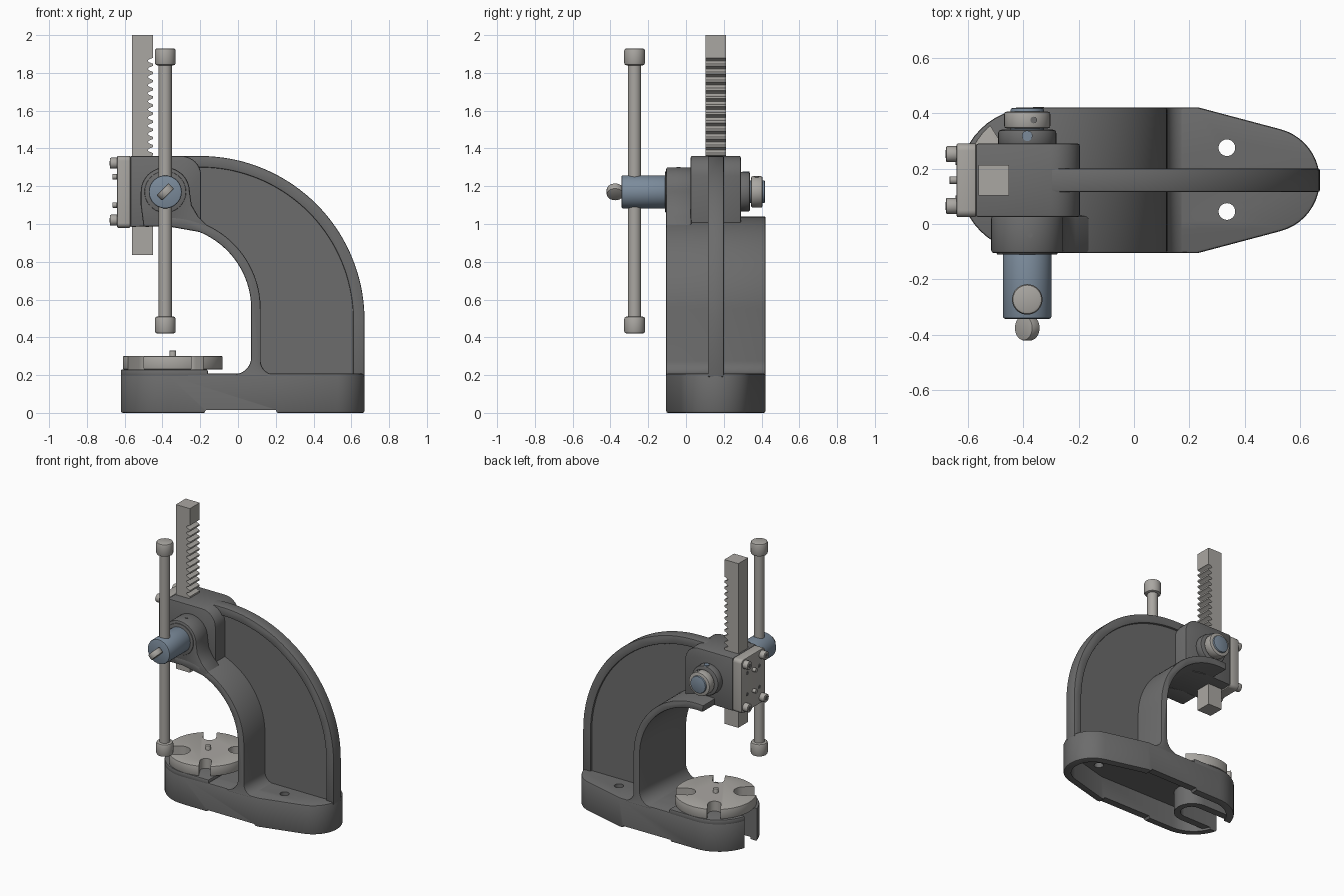
import bpy, bmesh
from math import sin, cos, pi, radians, atan2
from mathutils import Vector

if "Cube" in bpy.data.objects:
    bpy.data.objects.remove(bpy.data.objects["Cube"])


def material(name, rgb):
    m = bpy.data.materials.new(name)
    m.use_nodes = True
    m.diffuse_color = (*rgb, 1)
    bsdf = m.node_tree.nodes["Principled BSDF"]
    bsdf.inputs["Base Color"].default_value = (*rgb, 1)
    bsdf.inputs["Roughness"].default_value = 0.6
    return m


IRON = material("dark_cast_iron", (0.15, 0.15, 0.15))
STEEL = material("light_steel", (0.40, 0.385, 0.36))
BLUE = material("blue_steel", (0.20, 0.26, 0.33))
MID = 0.158                      # centre plane of the frame
PX, PZ = -0.385, 1.17            # pinion axis


def apply(ob, kind, **props):
    mod = ob.modifiers.new(kind.title(), kind)
    for key, value in props.items():
        setattr(mod, key, value)
    bpy.ops.object.select_all(action='DESELECT')
    ob.select_set(True)
    bpy.context.view_layer.objects.active = ob
    bpy.ops.object.modifier_apply(modifier=mod.name)


def finish(ob):
    bpy.ops.object.select_all(action='DESELECT')
    ob.select_set(True)
    bpy.context.view_layer.objects.active = ob
    bpy.ops.object.shade_smooth_by_angle(angle=radians(35))
    return ob


def extrude(name, pts, axis, a, b, mat, bevel=0.0):
    """Closed 2D profile swept along one axis from a to b."""
    place = {'X': lambda p, t: (t, p[0], p[1]),
             'Y': lambda p, t: (p[0], t, p[1]),
             'Z': lambda p, t: (p[0], p[1], t)}[axis]
    bm = bmesh.new()
    low = [bm.verts.new(place(p, a)) for p in pts]
    high = [bm.verts.new(place(p, b)) for p in pts]
    bm.faces.new(low)
    bm.faces.new(high)
    for i in range(len(pts)):
        j = (i + 1) % len(pts)
        bm.faces.new((low[i], low[j], high[j], high[i]))
    bmesh.ops.recalc_face_normals(bm, faces=bm.faces)
    mesh = bpy.data.meshes.new(name)
    bm.to_mesh(mesh)
    bm.free()
    ob = bpy.data.objects.new(name, mesh)
    bpy.context.collection.objects.link(ob)
    mesh.materials.append(mat)
    if bevel:
        apply(ob, 'BEVEL', width=bevel, segments=2, limit_method='ANGLE',
              angle_limit=radians(40))
    return finish(ob)


def arc(cx, cy, r, a, b, n=16):
    return [(cx + r * cos(radians(a + (b - a) * i / n)),
             cy + r * sin(radians(a + (b - a) * i / n))) for i in range(n + 1)]


def rod(name, u, v, r, axis, a, b, mat, bevel=0.0, n=32):
    return extrude(name, arc(u, v, r, 0, 360 - 360 / n, n - 1), axis, a, b, mat, bevel)


def rect(x0, y0, x1, y1):
    return [(x0, y0), (x1, y0), (x1, y1), (x0, y1)]


def cut(ob, *cutters):
    for c in cutters:
        apply(ob, 'BOOLEAN', object=c, operation='DIFFERENCE', solver='EXACT')
    finish(ob)


def slot(cx, cy, angle, inner, outer, width):
    """Round-ended slot reaching outwards from a centre."""
    d = Vector((cos(radians(angle)), sin(radians(angle))))
    n = Vector((-d.y, d.x)) * width / 2
    c = Vector((cx, cy))
    ends = [c + d * outer - n, c + d * outer + n]
    return [tuple(e) for e in ends] + arc(*(c + d * inner), width / 2, angle + 90, angle + 270, 10)


def base_outline(inset):
    half, nose, tail = 0.263 - inset, 0.26 - inset, 0.19 - inset
    return (arc(-0.37, MID, nose, 90, 270, 24) + [(0.23, MID - half)]
            + arc(0.48, MID, tail, -75, 75, 20) + [(0.23, MID + half)])


# Base: hollow casting with an open slot at the nose, bolt holes and raised feet
base = extrude("base", base_outline(0), 'Z', 0, 0.208, IRON, 0.01)
pad = extrude("base_pad", arc(-0.37, MID, 0.26, 90, 270, 24)
              + [(-0.16, MID - 0.26), (-0.16, MID + 0.26)], 'Z', 0.19, 0.23, IRON, 0.008)
guide = extrude("slot_guide", slot(-0.36, MID, 180, 0, 0.22, 0.24), 'Z', 0.015, 0.19, IRON)
cavity = extrude("cavity_cutter", base_outline(0.05), 'Z', -0.1, 0.16, IRON)
nose_slot = extrude("slot_cutter", slot(-0.35, MID, 180, 0, 0.4, 0.14), 'Z', -0.1, 0.4, IRON)
gap = extrude("foot_cutter", [(-0.19, -0.02), (-0.17, 0.015), (0.2, 0.015), (0.22, -0.02)],
              'Y', -1, 1, IRON)
holes = [rod("hole_cutter", 0.335, y, 0.03, 'Z', -0.1, 0.4, IRON) for y in (0.045, 0.275)]
cut(base, cavity, nose_slot, gap, *holes)
cut(pad, nose_slot)
cut(guide, nose_slot)
for c in (cavity, nose_slot, gap, *holes):
    bpy.data.objects.remove(c)

# Column: thin web, outer rim and wide throat flange
OUT, INN = (-0.2, 0.49), (-0.37, 0.55)
extrude("column_web", [(0.66, 0.19)] + arc(*OUT, 0.86, 0, 90, 32) + [(-0.3, 1.35), (-0.3, 1.0)]
        + arc(*INN, 0.46, 75, 0, 20) + [(0.09, 0.19)], 'Y', MID - 0.027, MID + 0.027, IRON)
extrude("column_rim", [(0.67, 0.19)] + arc(*OUT, 0.87, 0, 90, 36) + [(-0.3, 1.36), (-0.3, 1.3)]
        + arc(*OUT, 0.81, 90, 0, 36) + [(0.61, 0.19)], 'Y', MID - 0.042, MID + 0.042, IRON, 0.006)
extrude("throat_flange", arc(*INN, 0.49, 0, 97, 28) + arc(*INN, 0.44, 97, 0, 28)
        + arc(-0.02, 0.295, 0.09, 0, -90, 8) + [(-0.02, 0.19), (0.19, 0.19)]
        + arc(0.19, 0.275, 0.07, 270, 180, 8), 'Y', MID - 0.263, MID + 0.263, IRON, 0.01)

# Head: block, bearing bosses and cap plate
extrude("head_block", [(-0.57, 0.985), (-0.57, 1.36)] + arc(-0.3, 1.255, 0.105, 90, 0, 8)
        + [(-0.195, 0.96), (-0.37, 0.988)], 'Y', 0.025, 0.29, IRON, 0.008)
extrude("front_boss", [(-0.5, 0.985), (-0.515, 1.1)] + arc(PX, PZ, 0.13, 180, 0, 24)
        + [(-0.245, 1.1), (-0.21, 1.04), (-0.15, 0.98), (-0.2, 0.957), (-0.37, 0.987)],
        'Y', -0.105, 0.03, IRON, 0.01)
rod("boss_face", PX, PZ, 0.11, 'Y', -0.11, -0.09, IRON, 0.004, 40)
rod("rear_boss", PX, PZ, 0.105, 'Y', 0.28, 0.34, IRON, 0.012, 40)
cap = (arc(0.05, 1.005, 0.025, 180, 270, 5) + arc(0.265, 1.005, 0.025, 270, 360, 5)
       + arc(0.265, 1.335, 0.025, 0, 90, 5) + arc(0.05, 1.335, 0.025, 90, 180, 5))
extrude("cap_plate", cap, 'X', -0.64, -0.57, STEEL, 0.005)
for z in (1.02, 1.322):
    for y in (0.065, 0.252):
        rod("cap_bolt", y, z, 0.029, 'X', -0.678, -0.63, STEEL, 0.005, 20)
        rod("bolt_socket", y, z, 0.014, 'X', -0.68, -0.67, IRON, 0, 6)
for z in (1.1, 1.25):
    rod("adjusting_screw", MID, z, 0.014, 'X', -0.665, -0.63, STEEL, 0.002, 16)
    for y in (0.09, 0.225):
        rod("plate_screw", y, z, 0.012, 'X', -0.643, -0.63, IRON, 0, 16)

# Toothed ram
rack = [(-0.45, 0.835), (-0.56, 0.835), (-0.56, 2.0), (-0.45, 2.0)]
PITCH = 0.043
for i in range(20):
    top = 1.88 - i * PITCH
    rack += [(-0.45, top), (-0.472, top - 0.009), (-0.478, top - 0.016),
             (-0.472, top - 0.023), (-0.45, top - 0.032)]
extrude("rack_ram", rack, 'Y', MID - 0.055, MID + 0.055, STEEL)

# Pinion shaft, collar and screws
rod("pinion_shaft", PX, PZ, 0.0875, 'Y', -0.342, -0.09, BLUE, 0.008, 40)
rod("pinion_tail", PX, PZ, 0.06, 'Y', -0.09, 0.418, BLUE, 0.006)
rod("retaining_collar", PX, PZ, 0.083, 'Y', 0.345, 0.405, STEEL, 0.008, 40)
rod("boss_pin", PX, 0.318, 0.019, 'Z', 1.25, 1.279, BLUE, 0, 16)
rod("collar_screw", -0.362, 0.375, 0.012, 'Z', 1.2, 1.254, IRON, 0, 16)
rod("oil_plug", -0.375, -0.04, 0.01, 'Z', 1.28, 1.303, IRON, 0, 16)

# Handle bar with end caps
rod("handle_bar", PX, -0.272, 0.035, 'Z', 0.45, 1.9, STEEL)
for z in (0.42, 1.84):
    rod("handle_cap", PX, -0.272, 0.055, 'Z', z, z + 0.09, STEEL, 0.012)

# Thumb screw clamping the handle
rod("thumb_screw_stem", PX, PZ, 0.018, 'Y', -0.375, -0.33, STEEL, 0, 16)
wing = rod("thumb_screw_wing", 0, 0, 0.045, 'Z', -0.02, 0.02, STEEL, 0.004)
wing.location = (PX, -0.375, PZ)
wing.rotation_euler = (0, radians(-45), 0)

# Notched anvil plate and its centre pin
DX = -0.345
anvil = rod("anvil_plate", DX, MID, 0.264, 'Z', 0.23, 0.3, STEEL, 0.004, 64)
for angle, width in ((32, 0.1), (122, 0.085), (220, 0.13), (300, 0.075)):
    notch = extrude("notch_cutter", slot(DX, MID, angle, 0.18, 0.4, width), 'Z', 0.1, 0.5, STEEL)
    cut(anvil, notch)
    bpy.data.objects.remove(notch)
rod("anvil_pin", DX, MID, 0.018, 'Z', 0.2, 0.33, STEEL, 0.004, 20)
